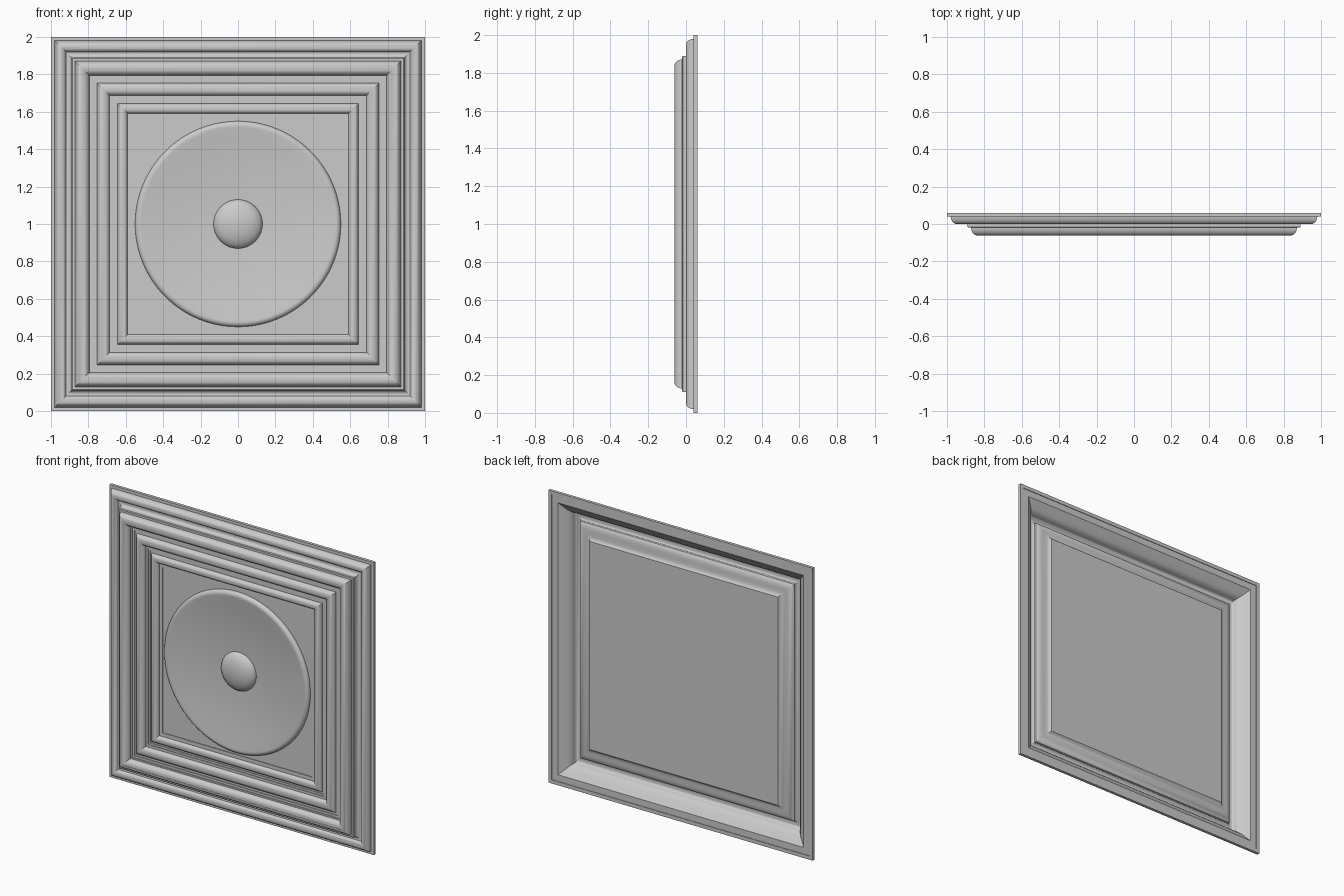
import bpy, bmesh
from math import sin, cos, pi, radians

if "Cube" in bpy.data.objects:
    bpy.data.objects.remove(bpy.data.objects["Cube"])

PANEL_Y = -0.002   # recessed field
HOLE_R = 0.55      # dish radius


def arc(cr, cy, rr, ry, a0, a1, n=8):
    """Elliptical arc in (radius, y) space, angle 0 = outward, 90 = toward the front."""
    pts = []
    for i in range(n + 1):
        a = radians(a0 + (a1 - a0) * i / n)
        pts.append((cr + rr * cos(a), cy - ry * sin(a)))
    return pts


def add_ring(bm, r, y, sides):
    """Square (4 sides) or circular ring of vertices round the y axis."""
    if sides == 4:
        pts = [(r * sx, y, 1 + r * sz) for sx, sz in ((1, 1), (-1, 1), (-1, -1), (1, -1))]
    else:
        pts = [(r * cos(2 * pi * k / sides), y, 1 + r * sin(2 * pi * k / sides)) for k in range(sides)]
    return [bm.verts.new(p) for p in pts]


def sweep(name, profile, sides, hole=False, angle=30):
    """Sweep a (radius, y) profile; last ring is capped, first may get a round hole."""
    bm = bmesh.new()
    rings = [add_ring(bm, r, y, sides) for r, y in profile]
    for a, b in zip(rings, rings[1:]):
        for k in range(sides):
            j = (k + 1) % sides
            bm.faces.new((a[k], a[j], b[j], b[k]))
    bm.faces.new(rings[-1])
    if hole:
        circle = add_ring(bm, HOLE_R, profile[0][1], 96)
        edges = [bm.edges.new((circle[k - 1], circle[k])) for k in range(96)]
        edges += [bm.edges.get((rings[0][k - 1], rings[0][k])) for k in range(4)]
        bmesh.ops.triangle_fill(bm, use_beauty=True, edges=edges)
    bmesh.ops.recalc_face_normals(bm, faces=bm.faces)
    mesh = bpy.data.meshes.new(name)
    bm.to_mesh(mesh)
    bm.free()
    ob = bpy.data.objects.new(name, mesh)
    bpy.context.collection.objects.link(ob)
    bpy.ops.object.select_all(action='DESELECT')
    ob.select_set(True)
    bpy.context.view_layer.objects.active = ob
    bpy.ops.object.shade_smooth_by_angle(angle=radians(angle))
    return ob


# front moulding, from the recessed field outward
front = [(0.565, PANEL_Y), (0.565, -0.007), (0.59, -0.007)]
front += arc(0.617, -0.007, 0.027, 0.024, 180, 0, 10)
front += [(0.657, -0.007), (0.657, -0.011), (0.67, -0.011), (0.67, -0.015), (0.685, -0.015)]
front += arc(0.72, -0.015, 0.033, 0.028, 180, 0, 10)
front += [(0.77, -0.015), (0.77, -0.02), (0.785, -0.02), (0.785, -0.025)]
front += arc(0.835, -0.025, 0.04, 0.035, 180, 90)
front += arc(0.835, -0.02, 0.036, 0.042, 90, 0)
front += [(0.885, -0.02), (0.89, -0.016), (0.89, 0.0)]
front += arc(0.915, 0.0, 0.025, 0.022, 180, 270, 5)   # cove
front += arc(0.948, 0.04, 0.032, 0.04, 150, 0)        # outer bead
front += [(1.0, 0.04)]

# hollow back, from the rim inward to the raised flat
back = [(1.0, 0.06), (0.975, 0.06), (0.975, 0.056), (0.93, 0.056)]
back += [(0.905, 0.038), (0.88, 0.02), (0.865, 0.002), (0.86, -0.02)]
back += arc(0.835, -0.02, 0.025, 0.018, 20, 160, 6)
back += [(0.81, -0.014), (0.79, 0.0), (0.77, 0.003), (0.75, 0.004), (0.735, 0.008), (0.722, 0.014), (0.712, 0.024)]
sweep("moulded_panel", front + back, 4, hole=True)

# concave dish with a rounded rim
dish = [(HOLE_R, PANEL_Y)] + arc(0.525, -0.004, 0.025, 0.023, 0, 90)
dish += [(0.515 * t, 0.014 - 0.04 * t * t) for t in (1, 0.9, 0.8, 0.7, 0.6, 0.5, 0.4, 0.3, 0.2, 0.1)]
sweep("dish", dish, 96, angle=40)

# central boss
boss = arc(0, 0.014, 0.131, 0.058, 0, 88, 14)
sweep("boss", boss, 64, angle=40)
